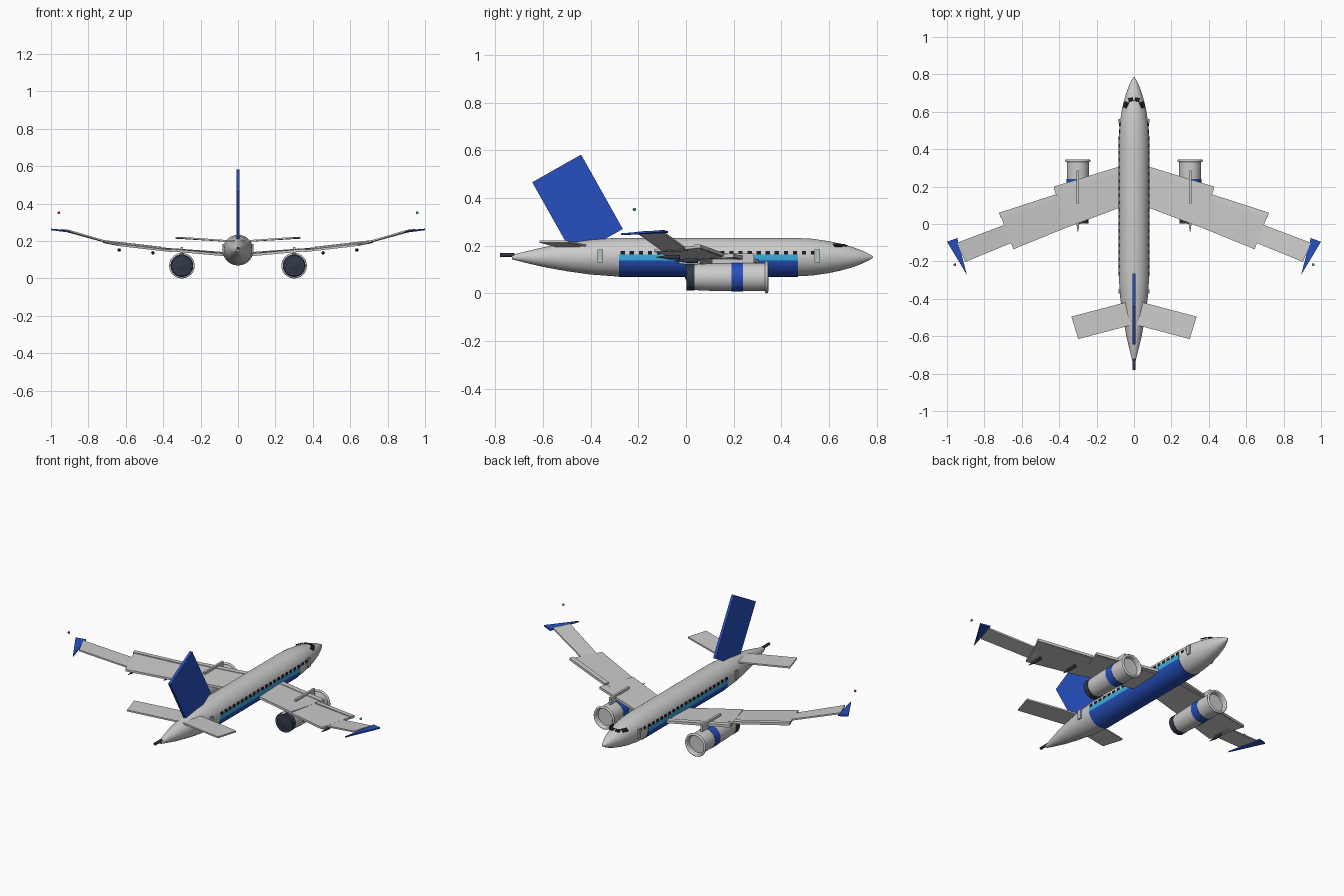
import bpy, bmesh
from math import sin, cos, pi, radians
from mathutils import Matrix, Vector

if "Cube" in bpy.data.objects:
    bpy.data.objects.remove(bpy.data.objects["Cube"])


def material(name, rgb):
    m = bpy.data.materials.new(name)
    m.diffuse_color = (*rgb, 1)
    m.use_nodes = True
    m.node_tree.nodes["Principled BSDF"].inputs["Base Color"].default_value = m.diffuse_color
    return m


BLUE = material("blue", (0.02, 0.08, 0.52))
SKY = material("sky_blue", (0.04, 0.42, 0.75))
DARK = material("dark", (0.01, 0.012, 0.018))
STEEL = material("dark_steel", (0.03, 0.04, 0.065))
DOOR = material("door_grey", (0.45, 0.55, 0.58))
RED = material("red", (0.7, 0.03, 0.03))
GREEN = material("green", (0.02, 0.4, 0.12))
CZ = 0.152  # fuselage axis height


def finish(name, bm, mat=None, smooth=False):
    bmesh.ops.recalc_face_normals(bm, faces=bm.faces)
    me = bpy.data.meshes.new(name)
    bm.to_mesh(me)
    bm.free()
    ob = bpy.data.objects.new(name, me)
    bpy.context.collection.objects.link(ob)
    if mat:
        me.materials.append(mat)
    if smooth:
        bpy.ops.object.select_all(action='DESELECT')
        ob.select_set(True)
        bpy.context.view_layer.objects.active = ob
        bpy.ops.object.shade_smooth_by_angle(angle=radians(35))
    return ob


def add_box(bm, loc, size, rot=Matrix()):
    m = Matrix.Translation(loc) @ rot @ Matrix.Diagonal((*size, 1))
    bmesh.ops.create_cube(bm, size=1, matrix=m)


def box(name, loc, size, mat=None, rot=Matrix()):
    bm = bmesh.new()
    add_box(bm, loc, size, rot)
    return finish(name, bm, mat)


def prism(name, pts, depth, mat=None):
    """Flat outline thickened evenly about its plane by the vector depth."""
    bm = bmesh.new()
    d = Vector(depth) / 2
    lo = [bm.verts.new(Vector(p) - d) for p in pts]
    hi = [bm.verts.new(Vector(p) + d) for p in pts]
    bm.faces.new(lo)
    bm.faces.new(hi)
    n = len(pts)
    for i in range(n):
        j = (i + 1) % n
        bm.faces.new((lo[i], lo[j], hi[j], hi[i]))
    return finish(name, bm, mat)


def lathe(name, profile, x, z, mat=None, n=40):
    """Revolve (y, radius) points about the y direction."""
    bm = bmesh.new()
    rings = [[bm.verts.new((x + r * cos(2 * pi * i / n), y, z + r * sin(2 * pi * i / n)))
              for i in range(n)] for y, r in profile]
    for a, b in zip(rings, rings[1:]):
        for i in range(n):
            j = (i + 1) % n
            bm.faces.new((a[i], a[j], b[j], b[i]))
    bm.faces.new(rings[0])
    bm.faces.new(rings[-1])
    return finish(name, bm, mat, True)


def hull_band(name, a0, a1, mat, y0=-0.28, y1=0.47, r=0.0825, n=24):
    """Painted strip lying on the fuselage between two angles."""
    bm = bmesh.new()
    rows = []
    for i in range(n + 1):
        a = radians(a0 + (a1 - a0) * i / n)
        rows.append([bm.verts.new((q * cos(a), y, CZ + q * sin(a)))
                     for q, y in ((r - .004, y0), (r, y0), (r, y1), (r - .004, y1))])
    for a, b in zip(rows, rows[1:]):
        for k in range(4):
            bm.faces.new((a[k], a[(k + 1) % 4], b[(k + 1) % 4], b[k]))
    bm.faces.new(rows[0])
    bm.faces.new(rows[-1])
    finish(name, bm, mat, True)


# Fuselage, tail exhaust and paint
lathe("fuselage", [(.785, .002), (.77, .012), (.74, .027), (.7, .042), (.65, .056), (.6, .067),
                   (.53, .077), (.45, .081), (-.29, .081), (-.4, .073), (-.5, .059),
                   (-.6, .041), (-.68, .022), (-.73, .009)], 0, CZ, n=48)
lathe("tail_exhaust", [(-.72, .008), (-.78, .008)], 0, .161, STEEL, 16)
hull_band("belly_paint", 190, 350, BLUE)

# Fin: a tilted slab
prism("fin", [(0, -.44, .582), (0, -.645, .466), (0, -.47, .155), (0, -.265, .27)],
      (.016, 0, 0), BLUE)

# Wing panels: leading root, leading tip, trailing tip, trailing root
panels = {
    "inner_wing": ([(.03, .29, .128), (.428, .19, .157), (.362, -.02, .152), (.03, .105, .122)], .014),
    "middle_wing": ([(.36, .17, .152), (.717, .053, .195), (.645, -.135, .18), (.35, -.015, .146)], .012),
    "outer_wing": ([(.66, .008, .182), (.945, -.1, .26), (.903, -.203, .255), (.64, -.095, .178)], .009),
    "tailplane": ([(.02, -.412, .198), (.335, -.495, .217), (.298, -.615, .217), (.02, -.542, .198)], .009),
}
slats = {
    "inner_slat": [(.085, .305, .134), (.428, .2, .159), (.42, .172, .159), (.077, .275, .134)],
    "middle_slat": [(.42, .158, .162), (.722, .06, .197), (.714, .035, .197), (.412, .133, .162)],
}

for s, side in ((1, "right"), (-1, "left")):
    def flip(pts):
        return [(s * x, y, z) for x, y, z in pts]

    hull_band("side_stripe_" + side, -10 if s > 0 else 172, 8 if s > 0 else 190, SKY, n=6)

    for name, (pts, t) in panels.items():
        prism(f"{name}_{side}", flip(pts), (0, 0, t))
    for name, pts in slats.items():
        prism(f"{name}_{side}", flip(pts), (0, 0, .015))
    prism("winglet_" + side, flip([(1.0, -.095, .262), (.945, -.075, .257), (.893, -.273, .248)]),
          (0, 0, .008), BLUE)

    # Flap fairings under the trailing edge
    for i, (x, y, z) in enumerate(((.3, -.042, .128), (.455, -.05, .137), (.635, -.125, .152))):
        lathe(f"flap_fairing_{i + 1}_{side}", [(y + .1, .009), (y + .05, .009), (y, .001)],
              s * x, z, None if i == 0 else STEEL, 12)

    # Engine with recessed intake, lip, band, nozzle and pylon
    ex, ez = s * .3, .068
    lathe("engine_" + side, [(.32, .001), (.32, .052), (.338, .055), (.338, .059), (.25, .059),
                             (.12, .058), (.03, .054)], ex, ez)
    lip = [(.338 + .007 * sin(a), .061 + .007 * cos(a)) for a in [2 * pi * k / 12 for k in range(13)]]
    bm = bmesh.new()
    rings = [[bm.verts.new((ex + r * cos(2 * pi * i / 40), y, ez + r * sin(2 * pi * i / 40)))
              for i in range(40)] for y, r in lip[:-1]]
    for k in range(12):
        a, b = rings[k], rings[(k + 1) % 12]
        for i in range(40):
            bm.faces.new((a[i], a[i - 1], b[i - 1], b[i]))
    finish("engine_lip_" + side, bm, None, True)
    lathe("engine_band_" + side, [(.24, .058), (.24, .0605), (.19, .0605), (.19, .058)], ex, ez, BLUE)
    lathe("engine_nozzle_" + side, [(.035, .056), (.003, .056), (.003, .018), (-.004, .003)],
          ex, ez, STEEL)
    box("pylon_" + side, (ex, .197, .138), (.013, .176, .058))

    # Cabin windows
    bm = bmesh.new()
    for i in range(22):
        y = -.265 + i * .038
        add_box(bm, (s * (.0795 if y < .48 else .076), y, .17), (.006, .018, .014))
    finish("cabin_windows_" + side, bm, DARK)

    # Doors
    for where, y, x in (("front", .55, .079), ("rear", -.36, .08)):
        box(f"{where}_door_{side}", (s * x, y, .157), (.008, .022, .054), DOOR)

    # Cockpit panes
    bm = bmesh.new()
    add_box(bm, (s * .017, .665, .202), (.026, .02, .006), Matrix.Rotation(radians(-s * 12), 4, 'Z')
            @ Matrix.Rotation(radians(-18), 4, 'X'))
    add_box(bm, (s * .044, .637, .202), (.022, .034, .006), Matrix.Rotation(radians(s * 25), 4, 'Z')
            @ Matrix.Rotation(radians(s * 30), 4, 'Y'))
    finish("cockpit_windows_" + side, bm, DARK)

    # Navigation light
    bm = bmesh.new()
    bmesh.ops.create_uvsphere(bm, u_segments=12, v_segments=8, radius=.007,
                              matrix=Matrix.Translation((s * .958, -.217, .352)))
    finish("navigation_light_" + side, bm, GREEN if s > 0 else RED, True)
